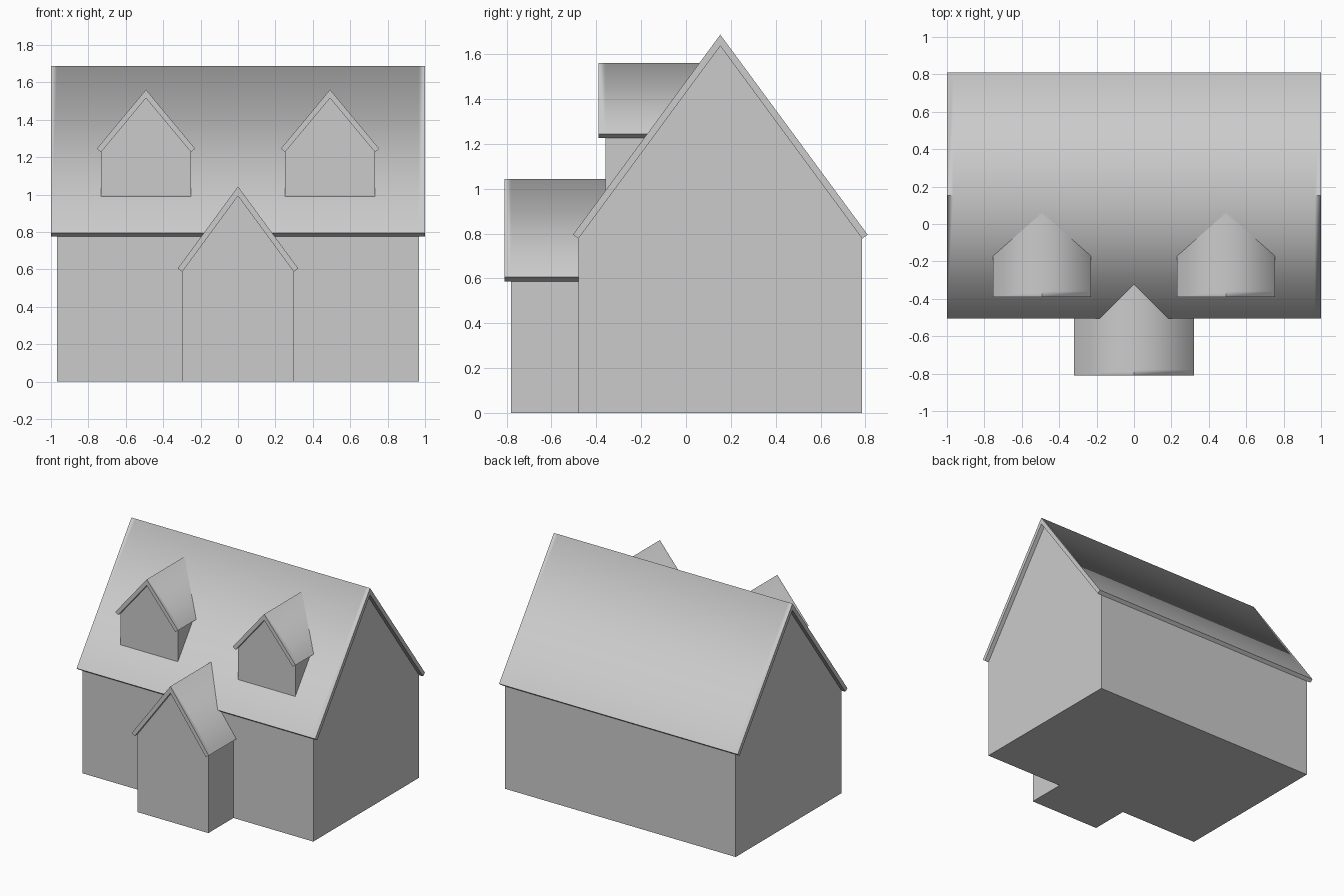
import bpy, bmesh, math

if "Cube" in bpy.data.objects:
    bpy.data.objects.remove(bpy.data.objects["Cube"])


def prism(name, profile, caps, stations, axis, smooth_edge=None):
    """Sweep a (u, z) profile through stations along the x or y axis."""
    bm = bmesh.new()
    rings = []
    for s in stations:
        rings.append([bm.verts.new((s, u, z) if axis == 'x' else (u, s, z)) for u, z in profile])
    n = len(profile)
    for a, b in zip(rings, rings[1:]):
        for i in range(n):
            j = (i + 1) % n
            bm.faces.new((a[i], a[j], b[j], b[i]))
    for ring in (rings[0], rings[-1]):
        for cap in caps:
            bm.faces.new([ring[i] for i in cap])
    bmesh.ops.recalc_face_normals(bm, faces=bm.faces)
    for e in bm.edges:
        e.smooth = e.calc_face_angle(0) < math.radians(20)
    # the ridge stays soft except over the gable overhangs
    if smooth_edge:
        ridge_index, spans = smooth_edge
        for k in spans:
            e = bm.edges.get((rings[k][ridge_index], rings[k + 1][ridge_index]))
            e.smooth = True
        for f in bm.faces:
            f.smooth = True
    mesh = bpy.data.meshes.new(name)
    bm.to_mesh(mesh)
    bm.free()
    obj = bpy.data.objects.new(name, mesh)
    bpy.context.collection.objects.link(obj)
    return obj


def gable(name, centre, wall_half, roof_half, base, eave, eave_low, ridge,
          wall_stations, roof_stations, axis, soft_spans):
    """A gabled block: pentagonal walls under a chevron roof slab."""
    slope = (ridge - eave) / roof_half
    inner = eave_low + slope * wall_half
    c = centre
    # walls
    walls = [(c - wall_half, base), (c + wall_half, base), (c + wall_half, eave_low),
             (c, inner), (c - wall_half, eave_low)]
    prism(name + "_walls", walls, [range(5)], wall_stations, axis)
    # roof slab
    roof = [(c - roof_half, eave), (c, ridge), (c + roof_half, eave),
            (c + wall_half, eave_low), (c, inner), (c - wall_half, eave_low)]
    prism(name + "_roof", roof, [(0, 1, 4, 5), (1, 2, 3, 4)], roof_stations, axis,
          (1, soft_spans))


# main house, ridge running left to right
gable("house", 0.153, 0.633, 0.657, 0.0, 0.795, 0.777, 1.687,
      (-0.967, 0.967), (-1.0, -0.967, 0.967, 1.0), 'x', [1])

# entrance porch, ridge running front to back
gable("porch", 0.0, 0.298, 0.322, 0.0, 0.605, 0.587, 1.043,
      (-0.78, -0.48), (-0.81, -0.78, -0.28), 'y', [1])

# pair of dormers
for side, label in ((-1, "left"), (1, "right")):
    gable(label + "_dormer", side * 0.492, 0.24, 0.263, 0.987, 1.245, 1.227, 1.561,
          (-0.36, 0.03), (-0.39, -0.36, 0.09), 'y', [1])
